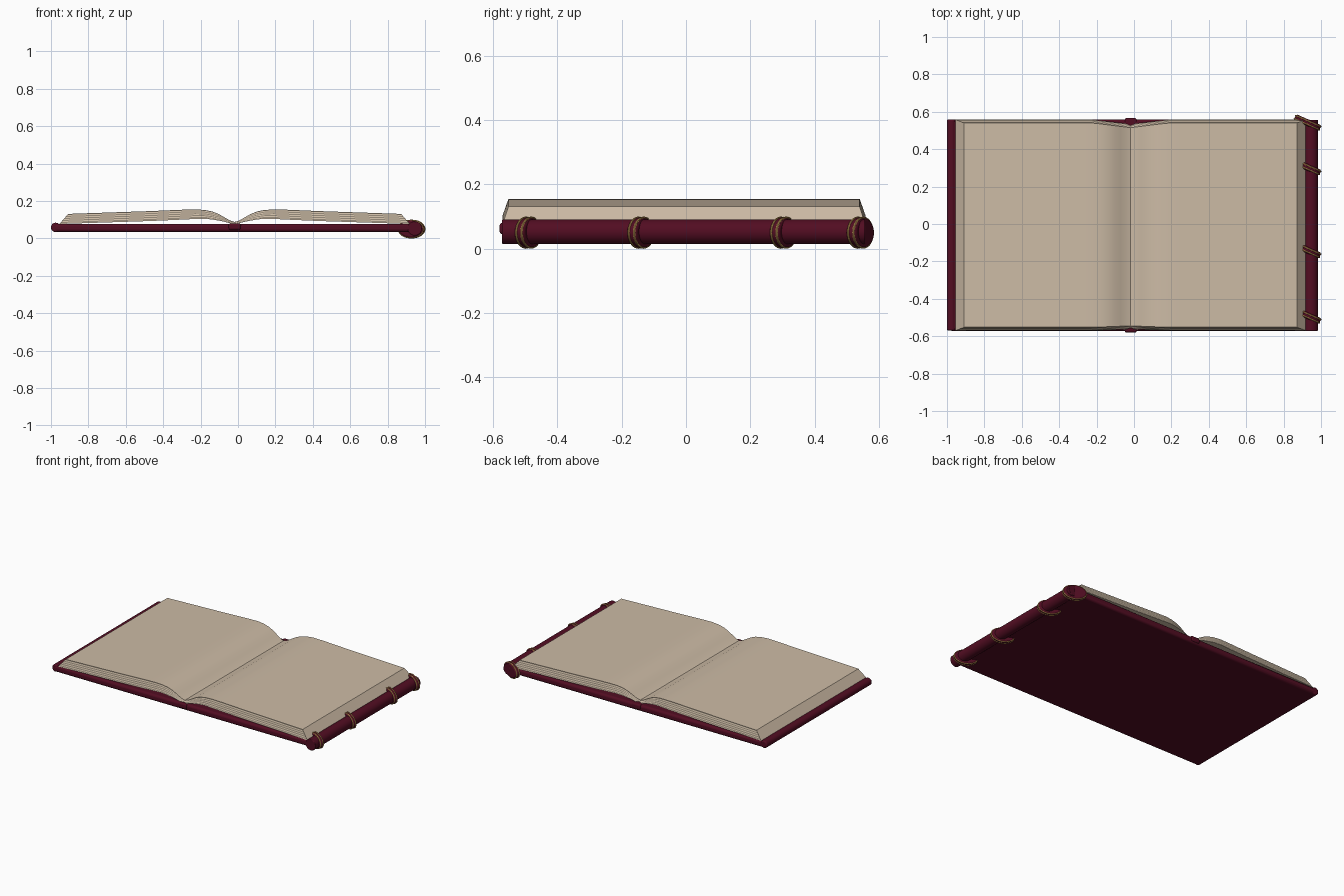
import bpy, bmesh, math
from mathutils import Euler, Vector

old = bpy.data.objects.get("Cube")
if old:
    bpy.data.objects.remove(old, do_unlink=True)


def material(name, rgb):
    m = bpy.data.materials.new(name)
    m.use_nodes = True
    m.diffuse_color = (*rgb, 1)
    bsdf = m.node_tree.nodes["Principled BSDF"]
    bsdf.inputs["Base Color"].default_value = (*rgb, 1)
    bsdf.inputs["Roughness"].default_value = 0.8
    return m


MAROON = material("maroon leather", (0.085, 0.004, 0.016))
PAPER = material("cream paper", (0.61, 0.50, 0.38))
EDGE = material("shaded page edge", (0.27, 0.225, 0.17))
GOLD = material("gold thread", (0.58, 0.34, 0.10))


def finish(name, mat, bevel=0, segments=3):
    ob = bpy.context.object
    ob.name = name
    ob.data.materials.append(mat)
    bpy.ops.object.transform_apply(location=False, rotation=False, scale=True)
    if bevel:
        mod = ob.modifiers.new("Rounded", "BEVEL")
        mod.width, mod.segments = bevel, segments
        mod.limit_method = "ANGLE"
    bpy.ops.object.shade_smooth_by_angle(angle=math.radians(40))
    return ob


def box(name, lo, hi, bevel):
    lo, hi = Vector(lo), Vector(hi)
    bpy.ops.mesh.primitive_cube_add(size=1, location=(lo + hi) / 2)
    bpy.context.object.scale = hi - lo
    return finish(name, MAROON, bevel)


def rod(name, x, z, radius, y0, y1, bevel):
    bpy.ops.mesh.primitive_cylinder_add(
        vertices=32, radius=radius, depth=y1 - y0,
        location=(x, (y0 + y1) / 2, z), rotation=(math.pi / 2, 0, 0))
    return finish(name, MAROON, bevel)


# Cover board, rolled edge, spine tube and centre binding
box("cover_board", (-0.985, -0.572, 0.035), (0.945, 0.56, 0.078), 0.014)
rod("rolled_cover_edge", -0.975, 0.059, 0.025, -0.57, 0.56, 0.008)
rod("spine_tube", 0.945, 0.053, 0.038, -0.572, 0.557, 0.004)
box("centre_binding", (-0.05, -0.58, 0.045), (0.015, 0.566, 0.081), 0.01)

# Slanted raised bands, each wrapped in two gold threads
TILT = Euler((math.pi / 2, 0, math.radians(-24)))
for i, y in enumerate((-0.49, -0.14, 0.303, 0.542)):
    centre = Vector((0.928, y, 0.05))
    bpy.ops.mesh.primitive_cylinder_add(vertices=40, radius=1, depth=0.034,
                                        location=centre, rotation=TILT)
    bpy.context.object.scale = (0.074, 0.047, 1)
    finish(f"spine_band_{i + 1}", MAROON, 0.010)
    for side in (-1, 1):
        curve = bpy.data.curves.new("thread", "CURVE")
        curve.dimensions = "3D"
        curve.bevel_depth, curve.bevel_resolution = 0.004, 2
        spline = curve.splines.new("POLY")
        spline.points.add(39)
        spline.use_cyclic_u = True
        for k, p in enumerate(spline.points):
            a = math.tau * k / 40
            p.co = (0.073 * math.cos(a), 0.046 * math.sin(a), side * 0.009, 1)
        thread = bpy.data.objects.new("thread", curve)
        thread.location, thread.rotation_euler = centre, TILT
        bpy.context.collection.objects.link(thread)
        bpy.ops.object.select_all(action="DESELECT")
        bpy.context.view_layer.objects.active = thread
        thread.select_set(True)
        bpy.ops.object.convert(target="MESH")
        finish(f"gold_thread_{i + 1}_{'front' if side < 0 else 'back'}", GOLD)

# Page profiles: distance from the gutter and height
GUTTER = -0.018
TOP = [(0, 0.088), (0.025, 0.096), (0.055, 0.113), (0.085, 0.13), (0.12, 0.144),
       (0.16, 0.152), (0.21, 0.155), (0.29, 0.153), (0.45, 0.146), (0.89, 0.131)]
BOTTOM = [(0, 0.076), (0.025, 0.081), (0.055, 0.089), (0.085, 0.095), (0.12, 0.101),
          (0.16, 0.105), (0.21, 0.104), (0.29, 0.10), (0.45, 0.093), (0.937, 0.077)]
LAYERS = 10


def page_block(name, side):
    bm = bmesh.new()
    front, back = [], []
    for k in range(LAYERS + 1):
        t = k / LAYERS
        rows = ([], [])
        for (db, zb), (dt, zt) in zip(BOTTOM, TOP):
            d, z = db + (dt - db) * t, zb + (zt - zb) * t
            dip = 0.025 * max(0, 1 - d / 0.2)
            x = GUTTER + side * d
            rows[0].append(bm.verts.new((x, -0.57 + 0.018 * t + dip * 0.3, z)))
            rows[1].append(bm.verts.new((x, 0.558 - 0.018 * t - dip, z)))
        front.append(rows[0])
        back.append(rows[1])
    n = len(TOP)

    def face(verts, mat=0):
        bm.faces.new(verts).material_index = mat

    for j in range(n - 1):
        for k in (0, LAYERS):
            face((front[k][j], front[k][j + 1], back[k][j + 1], back[k][j]))
        # Alternating strips of sheets on the cut ends
        for k in range(LAYERS):
            for ends in (front, back):
                face((ends[k][j], ends[k][j + 1], ends[k + 1][j + 1], ends[k + 1][j]),
                     k % 2)
    for k in range(LAYERS):
        for j in (0, n - 1):
            face((front[k][j], back[k][j], back[k + 1][j], front[k + 1][j]))
    bmesh.ops.recalc_face_normals(bm, faces=bm.faces)
    mesh = bpy.data.meshes.new(name)
    bm.to_mesh(mesh)
    bm.free()
    ob = bpy.data.objects.new(name, mesh)
    bpy.context.collection.objects.link(ob)
    mesh.materials.append(PAPER)
    mesh.materials.append(EDGE)
    bpy.ops.object.select_all(action="DESELECT")
    bpy.context.view_layer.objects.active = ob
    ob.select_set(True)
    bpy.ops.object.shade_smooth_by_angle(angle=math.radians(30))


page_block("left_pages", 1)
page_block("right_pages", -1)
